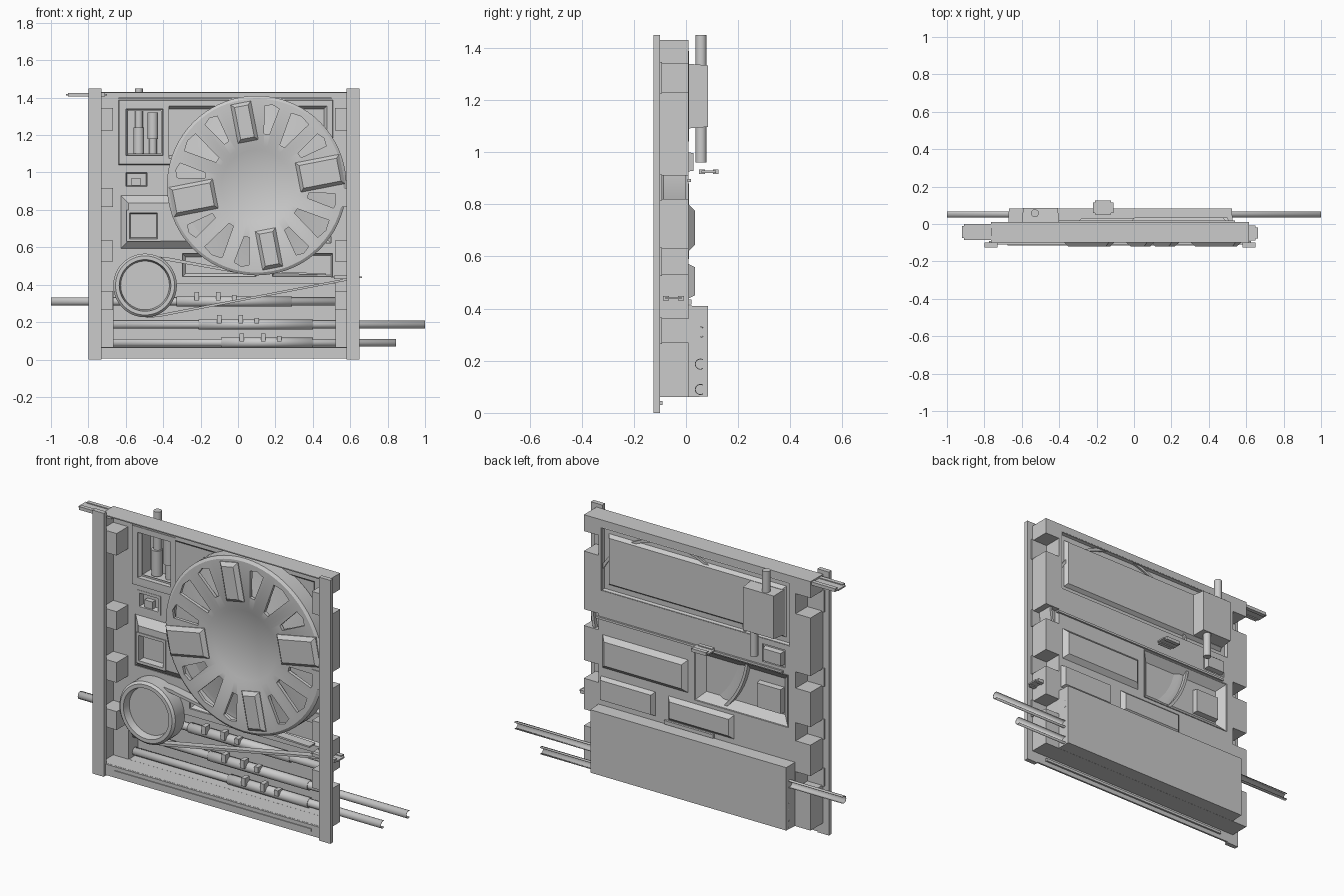
import bpy, bmesh, math
from mathutils import Matrix

if "Cube" in bpy.data.objects:
    bpy.data.objects.remove(bpy.data.objects["Cube"])

MID = -0.075            # centre line of the panel
HUB = (0.10, 0.93)      # centre of the large disc


def finish(name, bm, smooth=False):
    bmesh.ops.remove_doubles(bm, verts=bm.verts, dist=1e-5)
    bmesh.ops.recalc_face_normals(bm, faces=bm.faces)
    mesh = bpy.data.meshes.new(name)
    bm.to_mesh(mesh)
    bm.free()
    ob = bpy.data.objects.new(name, mesh)
    bpy.context.collection.objects.link(ob)
    if smooth:
        bpy.ops.object.select_all(action='DESELECT')
        ob.select_set(True)
        bpy.context.view_layer.objects.active = ob
        bpy.ops.object.shade_smooth_by_angle(angle=math.radians(30))
    return ob


def prism(name, pts, y0, y1, caps=True):
    """Outline in x and z, extruded along y."""
    bm = bmesh.new()
    a, b = ([bm.verts.new((x, y, z)) for x, z in pts] for y in (y0, y1))
    for i in range(len(pts)):
        j = (i + 1) % len(pts)
        bm.faces.new((a[i], a[j], b[j], b[i]))
    if caps:
        bm.faces.new(a)
        bm.faces.new(b)
    return finish(name, bm)


def box(name, x0, x1, y0, y1, z0, z1):
    return prism(name, [(x0, z0), (x1, z0), (x1, z1), (x0, z1)], y0, y1)


def pressed(name, x0, x1, z0, z1, steps, thick=0.004):
    """Pressed sheet: nested rectangles of (inset, y), closed at the last."""
    bm = bmesh.new()
    old = None
    for d, y in steps:
        ring = [bm.verts.new((x, y, z)) for x, z in
                ((x0 + d, z0 + d), (x1 - d, z0 + d), (x1 - d, z1 - d), (x0 + d, z1 - d))]
        if old:
            for i in range(4):
                j = (i + 1) % 4
                bm.faces.new((old[i], old[j], ring[j], ring[i]))
        old = ring
    bm.faces.new(old)
    ob = finish(name, bm)
    if thick:
        mod = ob.modifiers.new("sheet", 'SOLIDIFY')
        mod.thickness, mod.offset = thick, 0
    return ob


def lathe(name, profile, x, z, n=64):
    """Profile of (radius, y) spun about the y axis."""
    bm = bmesh.new()
    vs = [bm.verts.new((r, y, 0)) for r, y in profile]
    es = [bm.edges.new(p) for p in zip(vs, vs[1:])]
    bmesh.ops.spin(bm, geom=vs + es, axis=(0, 1, 0), cent=(0, 0, 0),
                   angle=math.tau, steps=n)
    bmesh.ops.translate(bm, verts=bm.verts, vec=(x, 0, z))
    return finish(name, bm, True)


def rod(name, x0, x1, z, r, y=0.055):
    """Open-backed tube lying along x."""
    bm = bmesh.new()
    arc = [math.radians(a) for a in range(60, 301, 20)]
    ends = [[bm.verts.new((x, y + r * math.cos(a), z + r * math.sin(a))) for a in arc]
            for x in (x0, x1)]
    for i in range(len(arc) - 1):
        bm.faces.new((ends[0][i], ends[0][i + 1], ends[1][i + 1], ends[1][i]))
    ob = finish(name, bm, True)
    mod = ob.modifiers.new("wall", 'SOLIDIFY')
    mod.thickness = 0.003
    return ob


def pole(name, x, z0, z1, r, y=0.058):
    bm = bmesh.new()
    bmesh.ops.create_cone(bm, cap_ends=True, segments=20, radius1=r, radius2=r, depth=z1 - z0,
                          matrix=Matrix.Translation((x, y, (z0 + z1) / 2)))
    return finish(name, bm, True)


def cut(ob, cutter):
    cutter.hide_render = True
    cutter.hide_viewport = True
    mod = ob.modifiers.new("cut", 'BOOLEAN')
    mod.operation, mod.solver, mod.object = 'DIFFERENCE', 'EXACT', cutter


def opening(ob, x0, x1, z0, z1):
    cut(ob, box("opening_cutter", x0, x1, -0.06, 0.05, z0, z1))


# Castellated wall and back sheet
NOTCHES = [(0.27, 0.36), (0.53, 0.63), (0.82, 0.91), (1.23, 1.34)]
side = [(0.69, 0.06)]
for lo, hi in NOTCHES:
    side += [(0.69, lo), (0.60, lo), (0.60, hi), (0.69, hi)]
side.append((0.69, 1.43))
outline = [(MID + x, z) for x, z in side] + [(MID - x, z) for x, z in reversed(side)]
wall = prism("perimeter_wall", outline, -0.10, 0.01, caps=False)
wall.modifiers.new("sheet", 'SOLIDIFY').thickness = 0.008
back = prism("back_sheet", outline, 0.0, 0.01)

# Front flanges, mirrored about the centre line
for s, tag in ((-1, "right"), (1, "left")):
    a, b = sorted((MID + s * 0.655, MID + s * 0.725))
    box(tag + "_flange", a, b, -0.125, -0.10, 0, 1.45)
    for lo, hi in NOTCHES:
        a, b = sorted((MID + s * 0.595, MID + s * 0.70))
        box(tag + "_notch_cover", a, b, -0.10, -0.092, lo - 0.005, hi + 0.005)
box("bottom_front_plate", MID - 0.66, MID + 0.66, -0.11, -0.10, 0.005, 0.065)
box("bottom_ridge", MID - 0.60, MID + 0.60, -0.115, -0.09, 0.03, 0.045)

# Pressed panels of the back sheet, each over its own opening
panels = {
    "lower_box": (-0.67, 0.525, 0.062, 0.41, [(0, 0.008), (0.002, 0.083)]),
    "upper_panel": (-0.64, 0.51, 1.04, 1.39, [(0, 0.01), (0.006, -0.012), (0.035, -0.012), (0.05, 0.008)]),
    "side_panel": (-0.63, -0.06, 0.59, 0.88, [(0, 0.01), (0.045, -0.03)]),
    "raised_panel": (-0.02, 0.50, 0.62, 0.80, [(0, 0.008), (0.025, 0.033)]),
    "small_panel": (0.18, 0.51, 0.44, 0.57, [(0, 0.008), (0.012, 0.033)]),
    "ledge_panel": (-0.30, 0.10, 0.44, 0.57, [(0, 0.008), (0.02, 0.03)]),
    "little_panel": (-0.615, -0.47, 0.91, 1.015, [(0, 0.0), (0.015, 0.0), (0.02, 0.028)]),
}
made = {}
for name, (x0, x1, z0, z1, steps) in panels.items():
    made[name] = pressed(name, x0, x1, z0, z1, steps)
    opening(back, x0 + 0.004, x1 - 0.004, z0 + 0.004, z1 - 0.004)
opening(made["upper_panel"], -0.588, -0.412, 1.102, 1.328)
opening(made["side_panel"], -0.58, -0.43, 0.645, 0.785)
pressed("side_panel_window", -0.595, -0.415, 0.63, 0.80,
        [(0, -0.034), (0.015, -0.034), (0.02, 0.0)])
pressed("pole_housing", -0.63, -0.37, 1.06, 1.37,
        [(0, -0.015), (0.03, -0.015), (0.038, 0.083)])
box("back_ridge", -0.60, 0.54, 0.005, 0.02, 0.885, 0.897)
box("little_panel_bracket", -0.57, -0.52, 0.0, 0.026, 0.93, 0.97)
box("ledge_strip", -0.18, 0.12, 0.005, 0.022, 0.415, 0.435)
box("upper_front_lip", -0.64, 0.50, -0.02, 0.0, 1.392, 1.402)

# Vertical poles in the housing, one leaving up and one down
pole("upper_pole", -0.53, 1.20, 1.45, 0.021)
pole("upper_pole_sleeve", -0.53, 1.10, 1.24, 0.028, 0.052)
pole("lower_pole", -0.455, 0.96, 1.20, 0.021)
pole("lower_pole_sleeve", -0.455, 1.18, 1.32, 0.028, 0.052)

# Horizontal rods with sleeves and knobs
rods = [("top", -1.0, 0.525, 0.31, -0.33, 0.29, -0.22),
        ("middle", -0.67, 1.0, 0.187, -0.21, 0.40, -0.10),
        ("bottom", -0.67, 0.845, 0.09, -0.09, 0.40, 0.02)]
for tag, x0, x1, z, s0, s1, knob in rods:
    rod(tag + "_rod", x0, x1, z, 0.021)
    rod(tag + "_rod_sleeve", s0, s1, z, 0.027)
    for i, h in enumerate((0.05, 0.05, 0.036)):
        x = knob + (0, 0.115, 0.2)[i]
        box(tag + "_rod_knob", x - 0.012, x + 0.012, 0.015, 0.055, z + 0.005, z + h)

# Large disc: rim, face with wedge windows, sloping inner cone
disc = lathe("disc", [(0, -0.083), (0.19, -0.083), (0.215, -0.096), (0.465, -0.096),
                      (0.48, -0.086), (0.48, 0), (0.465, 0), (0.465, -0.078), (0, -0.076)],
             *HUB, n=72)
lathe("disc_inner_cone", [(0.20, -0.078), (0.26, -0.07), (0.44, -0.02), (0.466, -0.02)], *HUB)


def window(angle, r0, r1, w0, w1):
    pts = [(r0, -w0), (r1, -w1), (r1 + 0.015, 0), (r1, w1), (r0, w0)]
    c, s = math.cos(angle), math.sin(angle)
    return prism("window_cutter", [(HUB[0] + u * c - v * s, HUB[1] + u * s + v * c)
                                   for u, v in pts], -0.2, -0.05)


for q in range(4):
    base = math.radians(11 + 90 * q)
    for deg, r0, w1 in ((24, 0.28, 0.04), (46, 0.25, 0.055), (68, 0.28, 0.04)):
        cut(disc, window(base + math.radians(deg), r0, 0.425, 0.014, w1))
    wide = q % 2 == 0
    length, width = (0.24, 0.16) if wide else (0.21, 0.11)
    r = 0.345
    pad = pressed("disc_pad", r - length / 2, r + length / 2, -width / 2, width / 2,
                  [(0, -0.09), (0, -0.10), (0.018, -0.12)], 0)
    pad.location = (HUB[0], 0, HUB[1])
    pad.rotation_euler = (0, -base, 0)

# Small round ring with recessed face
RING = (-0.497, 0.396)
lathe("small_ring", [(0, -0.05), (0.13, -0.05), (0.138, -0.09), (0.158, -0.09),
                     (0.17, -0.078), (0.17, 0.005), (0, 0.005)], *RING)

# Arms running from the ring to the side wall
prism("lower_arm", [(-0.50, 0.222), (-0.42, 0.228), (0.60, 0.425), (0.60, 0.437), (-0.45, 0.236)], -0.06, -0.02)
prism("upper_arm", [(-0.42, 0.55), (-0.39, 0.53), (-0.02, 0.465), (0.47, 0.452), (0.47, 0.46),
                    (-0.02, 0.478), (-0.37, 0.545)], -0.05, 0.0)


def clip(name, x0, x1, y0, y1, z):
    """Thin plate with a ridge along each long edge."""
    box(name, x0, x1, y0 + 0.01, y1 - 0.01, z - 0.004, z + 0.004)
    for y in (y0, y1 - 0.022):
        box(name + "_edge", x0 + 0.012, x1 - 0.012, y, y + 0.022, z - 0.009, z + 0.009)


# Loose clips
clip("top_clip", -0.92, -0.70, -0.085, 0.0, 1.416)
clip("side_clip", 0.50, 0.662, -0.088, -0.008, 0.44)
clip("back_clip", -0.22, -0.11, 0.05, 0.125, 0.925)
